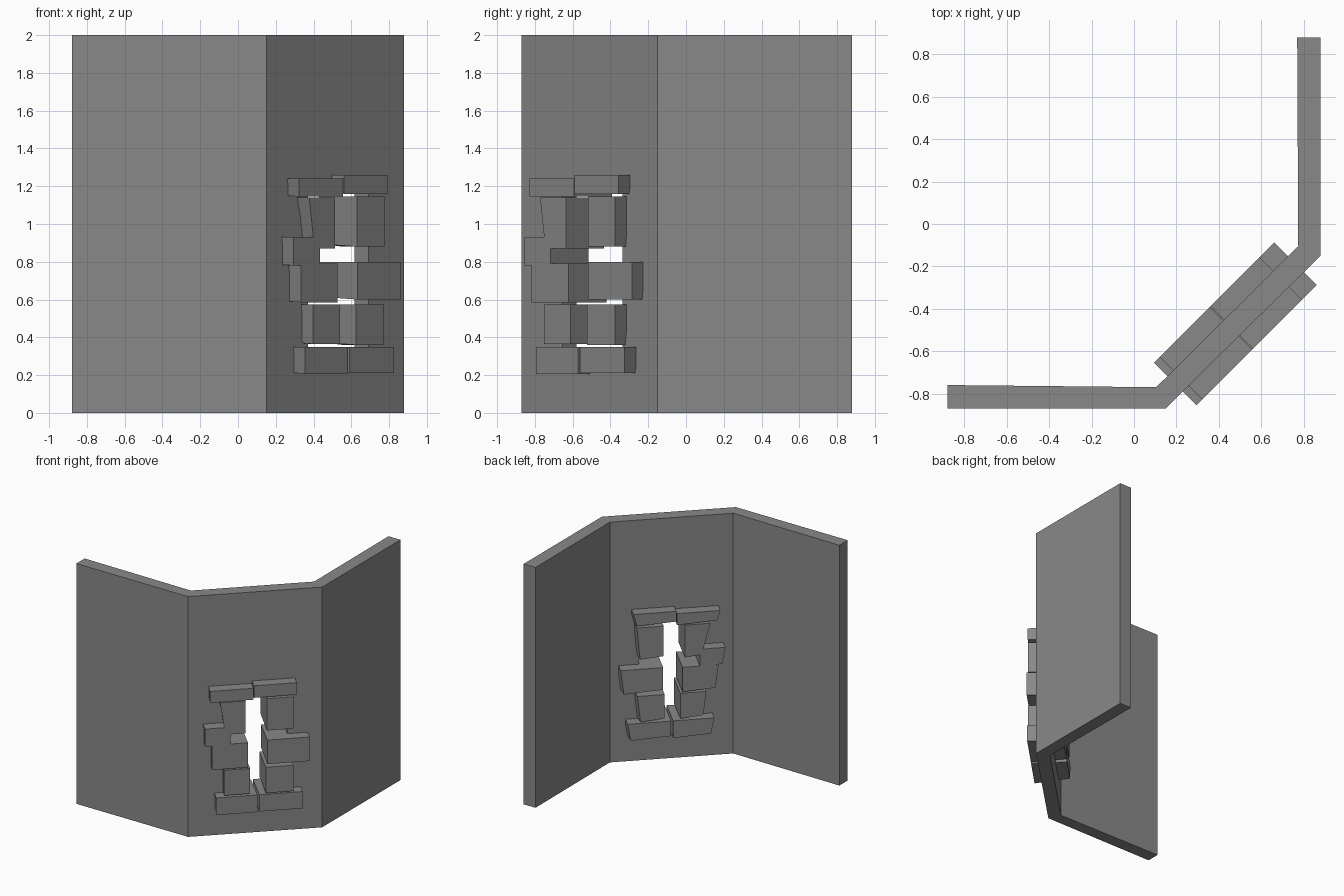
import bpy
import bmesh
from mathutils import Vector

default_cube = bpy.data.objects.get("Cube")
if default_cube:
    bpy.data.objects.remove(default_cube, do_unlink=True)

# One plain grey for wall and stones
grey = bpy.data.materials.new("stone grey")
grey.use_nodes = True
colour = (0.25, 0.25, 0.25, 1)
grey.diffuse_color = colour
grey.node_tree.nodes["Principled BSDF"].inputs["Base Color"].default_value = colour

# Diagonal panel axes: along the wall and out of its front
ALONG = Vector((1, 1, 0)).normalized()
OUT = Vector((1, -1, 0)).normalized()


def on_panel(along, out, z):
    return ALONG * along + OUT * out + Vector((0, 0, z))


def add_object(name, bm):
    bmesh.ops.recalc_face_normals(bm, faces=bm.faces)
    mesh = bpy.data.meshes.new(name)
    bm.to_mesh(mesh)
    bm.free()
    mesh.materials.append(grey)
    obj = bpy.data.objects.new(name, mesh)
    bpy.context.collection.objects.link(obj)
    return obj


def prism(name, ring, offset):
    """Extrude a ring of points by an offset, or onto a second ring."""
    bm = bmesh.new()
    far = offset if isinstance(offset, list) else [p + offset for p in ring]
    a = [bm.verts.new(p) for p in ring]
    b = [bm.verts.new(p) for p in far]
    bm.faces.new(a)
    bm.faces.new(b)
    for i in range(len(a)):
        j = (i + 1) % len(a)
        bm.faces.new((a[i], a[j], b[j], b[i]))
    return add_object(name, bm)


def corners(left, right, bottom, top, out, lean=0, sink=0):
    """Four corners of a stone face; lean narrows the lower outer side."""
    lean_left, lean_right = (lean, 0) if left + right < 0 else (0, lean)
    return [on_panel(left + lean_left, out, bottom + sink),
            on_panel(right - lean_right, out, bottom),
            on_panel(right, out, top),
            on_panel(left, out, top)]


# Three-panel wall from a plan profile
plan = [(-0.88, -0.87), (0.15, -0.87), (0.88, -0.15), (0.88, 0.88),
        (0.77, 0.88), (0.775, -0.105), (0.105, -0.77), (-0.88, -0.76)]
wall = prism("wall", [Vector((x, y, 0)) for x, y in plan], Vector((0, 0, 2)))

# Window opening through the diagonal panel
cutter = prism("opening_cutter", corners(-0.2, 0.25, 0.28, 1.2, 0.4), OUT * 0.6)
cutter.hide_render = True
cut = wall.modifiers.new("window opening", 'BOOLEAN')
cut.operation = 'DIFFERENCE'
cut.solver = 'EXACT'
cut.object = cutter
bpy.context.view_layer.objects.active = wall
bpy.ops.object.modifier_apply(modifier=cut.name)
bpy.data.objects.remove(cutter, do_unlink=True)

# Framing stones: left, right, bottom, top, lean of the lower outer corner
stones = {
    "lintel_stone_right": (-0.357, -0.025, 1.145, 1.24, 0),
    "lintel_stone_left": (-0.02, 0.308, 1.16, 1.26, 0),
    "upper_jamb_stone_right": (-0.28, -0.085, 0.87, 1.14, 0.04),
    "upper_jamb_stone_left": (0.078, 0.283, 0.88, 1.145, 0),
    "small_side_stone": (-0.396, -0.2, 0.78, 0.93, 0),
    "middle_jamb_stone_right": (-0.343, -0.067, 0.585, 0.79, 0),
    "middle_jamb_stone_left": (0.081, 0.407, 0.60, 0.80, 0),
    "lower_jamb_stone_right": (-0.25, -0.05, 0.365, 0.575, 0),
    "lower_jamb_stone_left": (0.07, 0.28, 0.36, 0.575, 0),
    "sill_stone_right": (-0.31, 0.005, 0.207, 0.35, 0),
    "sill_stone_left": (0.02, 0.354, 0.21, 0.35, 0),
}
for name, (left, right, bottom, top, lean) in stones.items():
    front = corners(left, right, bottom, top, 0.813, lean)
    # Rough-hewn back is slightly narrower at its foot
    back = corners(left, right, bottom, top, 0.53, lean + 0.025, 0.015)
    prism(name, front, back)
